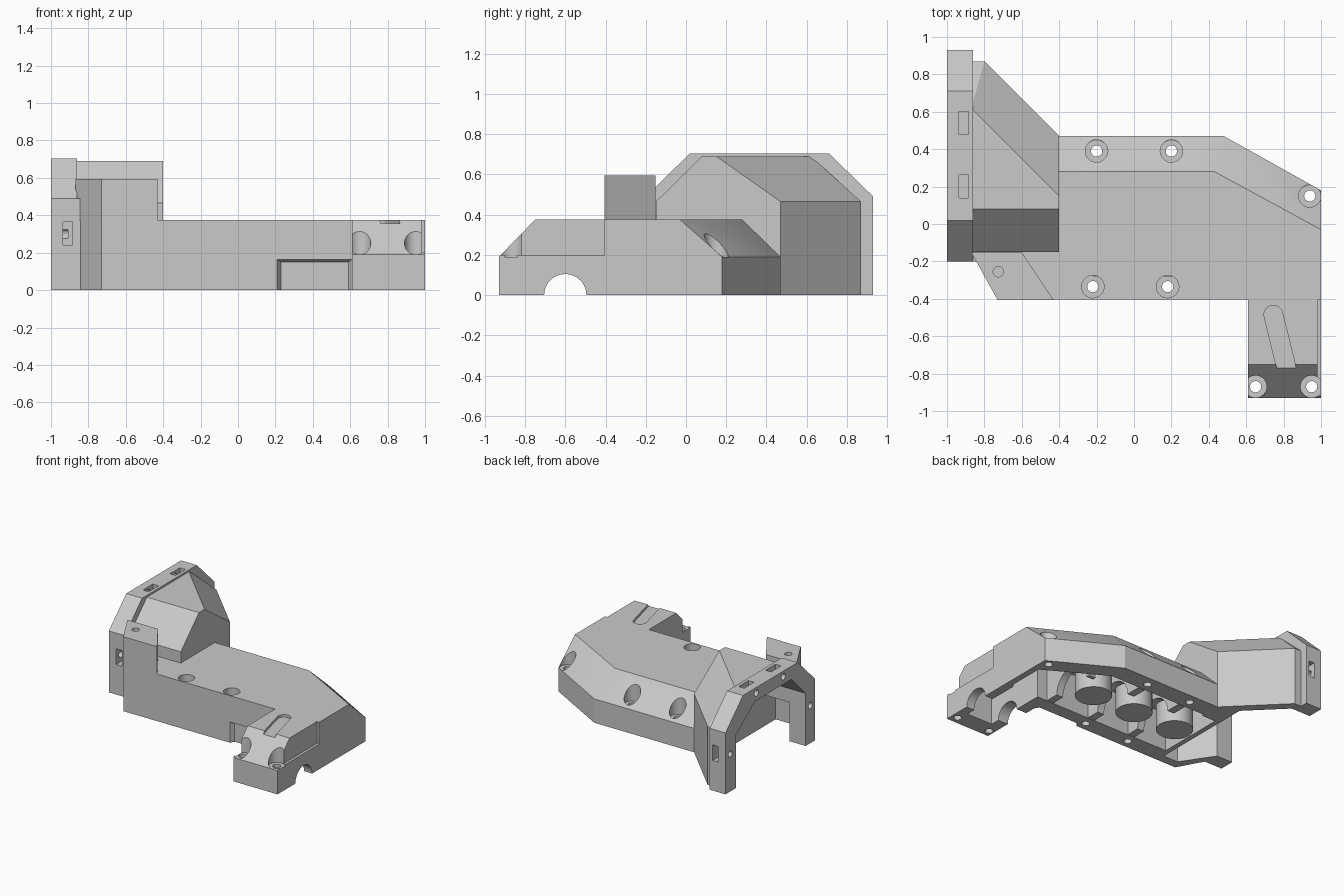
import bpy, bmesh, math
from mathutils import Vector, Matrix

if "Cube" in bpy.data.objects:
    bpy.data.objects.remove(bpy.data.objects["Cube"], do_unlink=True)

grey = bpy.data.materials.new("light_grey")
grey.use_nodes = True
grey.diffuse_color = (0.59, 0.59, 0.59, 1)
grey.node_tree.nodes["Principled BSDF"].inputs["Base Color"].default_value = grey.diffuse_color


def make(name, bm):
    bmesh.ops.recalc_face_normals(bm, faces=bm.faces)
    mesh = bpy.data.meshes.new(name)
    bm.to_mesh(mesh)
    bm.free()
    mesh.materials.append(grey)
    ob = bpy.data.objects.new(name, mesh)
    bpy.context.collection.objects.link(ob)
    return ob


def hull(name, points):
    """Convex solid around the points, with flat areas merged."""
    bm = bmesh.new()
    for p in points:
        bm.verts.new(p)
    bmesh.ops.convex_hull(bm, input=bm.verts)
    loose = [v for v in bm.verts if not v.link_faces]
    bmesh.ops.delete(bm, geom=loose, context="VERTS")
    bmesh.ops.dissolve_limit(bm, angle_limit=0.02, verts=bm.verts, edges=bm.edges)
    return make(name, bm)


def layer(outline, *heights):
    return [(x, y, z) for z in heights for x, y in outline]


def box(name, x0, x1, y0, y1, z0, z1):
    return hull(name, [(x, y, z) for x in (x0, x1) for y in (y0, y1) for z in (z0, z1)])


def cylinder(name, radius, start, end):
    a, b = Vector(start), Vector(end)
    bm = bmesh.new()
    turn = (b - a).to_track_quat("Z", "Y").to_matrix().to_4x4()
    bmesh.ops.create_cone(bm, cap_ends=True, segments=32, radius1=radius, radius2=radius,
                          depth=(b - a).length, matrix=Matrix.Translation((a + b) / 2) @ turn)
    return make(name, bm)


def cut(ob, *cutters):
    """Subtract each cutter from the part, then discard it."""
    bpy.context.view_layer.objects.active = ob
    for c in cutters:
        mod = ob.modifiers.new("cut", "BOOLEAN")
        mod.operation, mod.solver, mod.object = "DIFFERENCE", "EXACT", c
        bpy.ops.object.modifier_apply(modifier=mod.name)
        bpy.data.objects.remove(c, do_unlink=True)


def screw(x, y):
    return (cylinder("cutter", 0.06, (x, y, 0.19), (x, y, 0.8)),
            cylinder("cutter", 0.03, (x, y, -0.1), (x, y, 0.3)))


def end_cavity():
    low = [(-1.1, -0.08), (-0.56, -0.08), (-0.56, 0.53), (-0.83, 0.8), (-1.1, 0.8)]
    top = [(-1.1, 0.1), (-0.56, 0.1), (-0.56, 0.24), (-0.88, 0.56), (-1.1, 0.56)]
    return hull("cutter", layer(low, -0.1, 0.42) + layer(top, 0.6))


def corner_pocket():
    outline = [(-0.858, -0.05), (-0.858, -0.08), (-0.82, -0.1), (-0.69, -0.33),
               (-0.56, -0.33), (-0.56, -0.05)]
    return hull("cutter", layer(outline, -0.1, 0.31))


def foot_cavity():
    return box("cutter", 0.7, 0.93, -0.78, -0.2, -0.1, 0.28)


# Main housing with chamfered back edge
main_housing = hull("main_housing",
    layer([(-0.86, -0.165), (-0.73, -0.403), (1, -0.403), (1, 0.18), (0.48, 0.47), (-0.86, 0.47)], 0, 0.19)
    + layer([(-0.86, -0.165), (-0.73, -0.403), (1, -0.403), (1, -0.03), (0.43, 0.28), (-0.86, 0.28)], 0.375))
cavity = hull("cutter",
    layer([(-0.52, -0.26), (0.95, -0.26), (0.95, 0.05), (0.48, 0.32), (-0.52, 0.32)], -0.1, 0.19)
    + layer([(-0.52, -0.26), (0.95, -0.26), (0.95, -0.08), (0.44, 0.22), (-0.52, 0.22)], 0.31))
front_notch = hull("cutter",
    [(x, -0.41, z) for x in (0.205, 0.613) for z in (-0.05, 0.168)]
    + [(x, -0.37, z) for x in (0.23, 0.59) for z in (-0.05, 0.15)])
cut(main_housing, end_cavity(), corner_pocket(), cavity, front_notch, foot_cavity())
for x, y in ((-0.2, 0.39), (0.2, 0.39), (0.94, 0.15), (-0.22, -0.335), (0.18, -0.335)):
    cut(main_housing, *screw(x, y))

# Inner ribs with half-round seats, and round posts between them
for i, x in enumerate((-0.19, 0.19, 0.58)):
    back = 0.31 if x < 0.5 else 0.22
    rib = box("inner_rib_%d" % (i + 1), x - 0.03, x + 0.03, -0.28, back, 0.002, 0.32)
    cut(rib, cylinder("cutter", 0.17, (x - 0.1, 0.02, 0), (x + 0.1, 0.02, 0)))
for i, x in enumerate((-0.385, 0, 0.385)):
    cylinder("inner_post_%d" % (i + 1), 0.135, (x, 0, 0.01), (x, 0, 0.33))

# Front foot with sloped nose
foot = hull("front_foot",
    [(x, y, z) for x in (0.61, 1)
     for y, z in ((-0.93, 0), (-0.93, 0.19), (-0.75, 0.375), (-0.4, 0.375), (-0.4, 0))])
ring = [(0.05 * math.cos(t * math.pi / 12), 0.05 * math.sin(t * math.pi / 12)) for t in range(24)]
groove = hull("cutter", layer([(cx + x, cy + y) for cx, cy in ((0.745, -0.485), (0.83, -0.83))
                               for x, y in ring], 0.355, 0.5))
# Groove, side recess, hollow inside and round bore right through
cut(foot, groove,
    box("cutter", 0.98, 1.1, -1, -0.405, 0.2, 0.5),
    foot_cavity(),
    cylinder("cutter", 0.105, (0.5, -0.6, 0), (1.1, -0.6, 0)),
    *screw(0.65, -0.87), *screw(0.95, -0.87))

# Tall faceted cover at the end
cover = hull("end_cover",
    layer([(-0.87, -0.15), (-0.4, -0.15), (-0.4, 0.47), (-0.8, 0.87), (-0.87, 0.87)], 0, 0.465)
    + layer([(-0.87, 0.08), (-0.4, 0.08), (-0.4, 0.15), (-0.87, 0.62)], 0.69))
# Open the cover into the main housing
cut(cover, end_cavity(), corner_pocket(), box("cutter", -0.52, -0.3, -0.3, 0.3, -0.1, 0.3))

# Arched end flange
arch = [(-0.2, 0), (-0.2, 0.49), (0.02, 0.705), (0.71, 0.705), (0.93, 0.49), (0.93, 0)]
flange = hull("end_flange", [(x, y, z) for x in (-1, -0.86) for y, z in arch])
cut(flange, end_cavity())
for y in (0.2, 0.54):
    cut(flange, box("cutter", -0.935, -0.885, y - 0.062, y + 0.062, 0.635, 0.8),
        cylinder("cutter", 0.025, (-1.05, y, 0.66), (-0.91, y, 0.66)))
for y, side in ((-0.2, 1), (0.93, -1)):
    y0, y1 = sorted((y - side * 0.05, y + side * 0.07))
    hole_y = y + side * 0.06
    cut(flange, box("cutter", -0.935, -0.885, y0, y1, 0.24, 0.365),
        cylinder("cutter", 0.025, (-1.05, hole_y, 0.3), (-0.91, hole_y, 0.3)))

# Narrow filler joining the flange to the slanted housing wall
box("flange_filler", -0.87, -0.84, -0.2, -0.155, 0, 0.49)

# Raised corner block beside the cover
block = hull("corner_block",
    layer([(-0.87, -0.152), (-0.73, -0.405), (-0.43, -0.405), (-0.6, -0.152)], 0.37, 0.595))
cut(block, cylinder("cutter", 0.028, (-0.725, -0.255, 0.45), (-0.725, -0.255, 0.7)))

# Smooth the bores while keeping facets crisp
bpy.ops.object.select_all(action="DESELECT")
for ob in bpy.context.scene.objects:
    if ob.type == "MESH" and ob.data.materials and ob.data.materials[0] == grey:
        ob.select_set(True)
        bpy.context.view_layer.objects.active = ob
bpy.ops.object.shade_smooth_by_angle(angle=math.radians(20))
